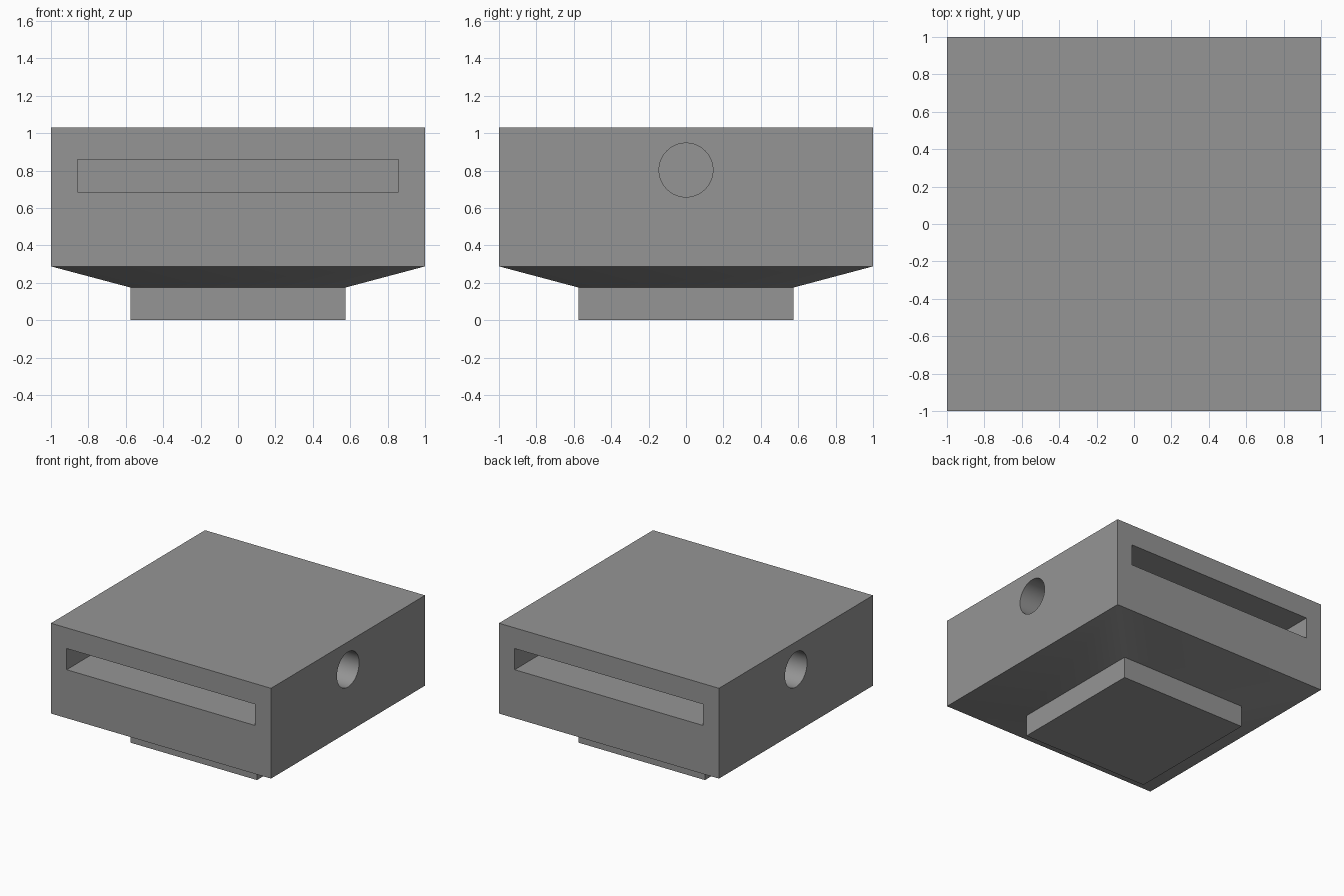
import bpy, bmesh, math
from mathutils import Matrix

if "Cube" in bpy.data.objects:
    bpy.data.objects.remove(bpy.data.objects["Cube"])

grey = bpy.data.materials.new("mid grey")
grey.diffuse_color = (0.3, 0.3, 0.3, 1)
grey.use_nodes = True
grey.node_tree.nodes["Principled BSDF"].inputs["Base Color"].default_value = grey.diffuse_color


def make_object(name, bm):
    bmesh.ops.recalc_face_normals(bm, faces=bm.faces)
    mesh = bpy.data.meshes.new(name)
    bm.to_mesh(mesh)
    bm.free()
    mesh.materials.append(grey)
    obj = bpy.data.objects.new(name, mesh)
    bpy.context.collection.objects.link(obj)
    return obj


def box(name, size, centre):
    bm = bmesh.new()
    bmesh.ops.create_cube(bm, size=1, matrix=Matrix.Translation(centre) @ Matrix.Diagonal((*size, 1)))
    return make_object(name, bm)


def rod(name, radius, length, centre):
    bm = bmesh.new()
    bmesh.ops.create_cone(bm, cap_ends=True, segments=64, radius1=radius, radius2=radius, depth=length,
                          matrix=Matrix.Translation(centre) @ Matrix.Rotation(math.pi / 2, 4, 'Y'))
    return make_object(name, bm)


# Square body: foot, sloping underside and tall block, as stacked square rings
bm = bmesh.new()
rings = []
for half, z in ((0.575, 0), (0.575, 0.175), (1, 0.288), (1, 1.03)):
    rings.append([bm.verts.new((sx * half, sy * half, z)) for sx, sy in ((-1, -1), (1, -1), (1, 1), (-1, 1))])
for low, high in zip(rings, rings[1:]):
    for i in range(4):
        j = (i + 1) % 4
        bm.faces.new((low[i], low[j], high[j], high[i]))
bm.faces.new(rings[0][::-1])
bm.faces.new(rings[-1])
body = make_object("body", bm)

# Blind slots in front and back, blind round holes in both sides
DEPTH = 0.57
cutters = []
for s, slot_side, hole_side in ((-1, "front", "left"), (1, "back", "right")):
    cutters.append(box(f"{slot_side}_slot_cutter", (1.714, DEPTH + 0.1, 0.174), (0, s * (1.05 - DEPTH / 2), 0.773)))
    cutters.append(rod(f"{hole_side}_hole_cutter", 0.144, DEPTH + 0.1, (s * (1.05 - DEPTH / 2), 0, 0.803)))

bpy.context.view_layer.objects.active = body
body.select_set(True)
for cutter in cutters:
    cutter.hide_render = True
    mod = body.modifiers.new(cutter.name, 'BOOLEAN')
    mod.operation = 'DIFFERENCE'
    mod.solver = 'EXACT'
    mod.object = cutter
    bpy.ops.object.modifier_apply(modifier=mod.name)
for cutter in cutters:
    bpy.data.objects.remove(cutter)

# Smooth holes and underside, crisp box edges
bpy.ops.object.shade_smooth_by_angle(angle=math.radians(30))
